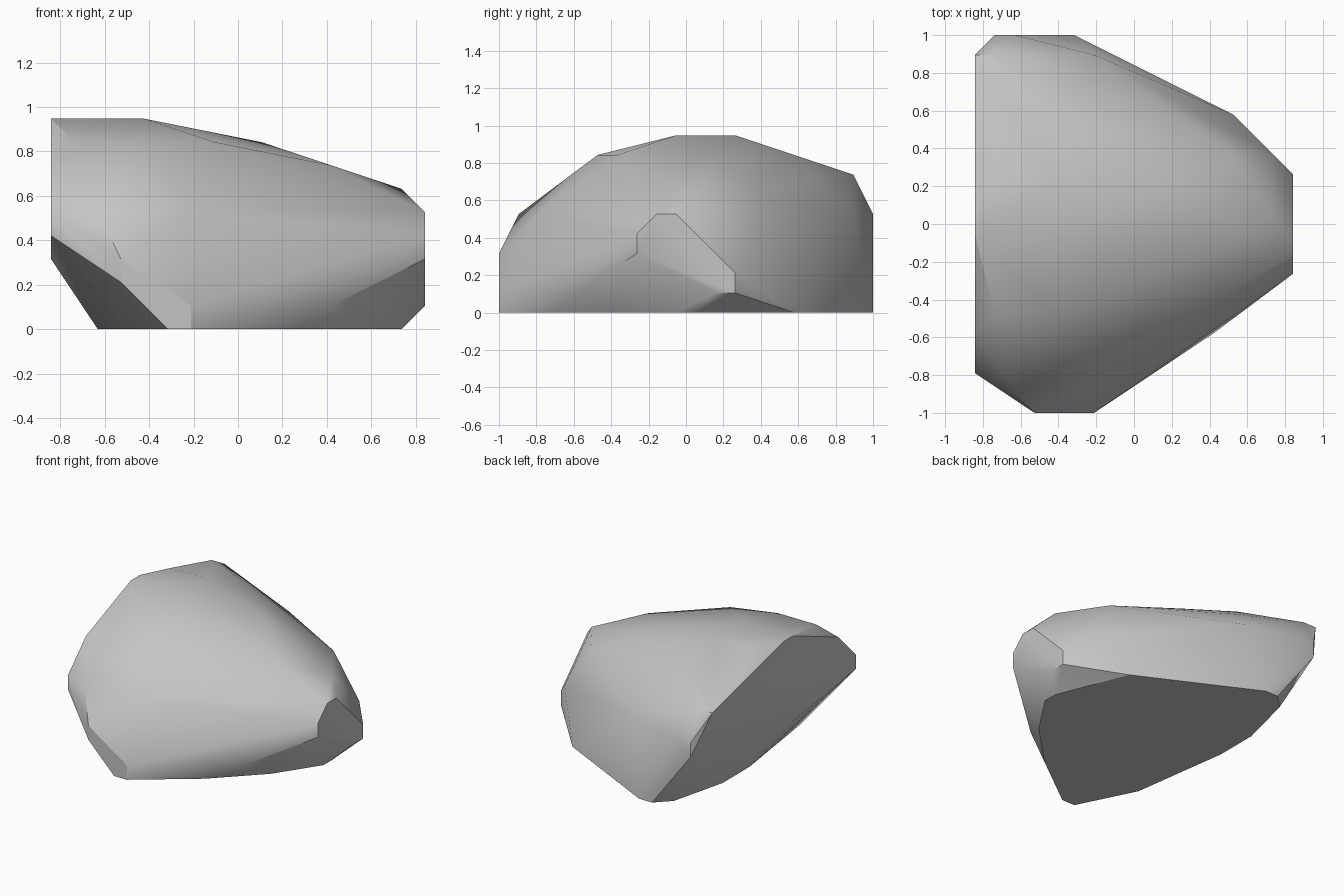
import bpy
import bmesh
import math

# Remove the default object
default_object = bpy.data.objects.get("Cube")
if default_object:
    bpy.data.objects.remove(default_object, do_unlink=True)

# The boulder is chiselled on a regular lattice: cells across width, depth and height
CELLS_WIDE, CELLS_DEEP = 16, 19
CELL = 2 / CELLS_DEEP


def lattice_point(column, row, level):
    """Turn lattice steps into a position centred on the ground."""
    x = (column - CELLS_WIDE / 2) * CELL
    y = (row - CELLS_DEEP / 2) * CELL
    return (x, y, level * CELL)


# Corner outlines of the stone, one per height level
base_outline = [(3, 4), (2, 11), (2, 14), (3, 18), (4, 19), (5, 19), (13, 15),
                (15, 10), (15, 9), (13, 6), (10, 3), (6, 0), (5, 0)]
foot_corners = [(6, 0), (12, 4), (16, 12), (16, 11)]
lower_corners = [(3, 0), (16, 12)]
belly_corners = [(3, 0), (0, 9), (16, 7), (15, 13)]
middle_corners = [(0, 2), (16, 7), (1, 19)]
waist_corners = [(0, 2), (2, 1), (6, 2), (16, 8), (16, 9), (6, 18), (1, 19), (2, 19)]
shoulder_corners = [(15, 10), (13, 13)]
upper_corners = [(0, 18), (1, 18), (5, 16), (0, 4), (12, 8)]
brow_corners = [(1, 5), (4, 5), (7, 6), (9, 11), (7, 13), (4, 15)]
crown_corners = [(0, 9), (0, 10), (1, 12), (4, 9), (4, 12)]

levels = [base_outline, foot_corners, lower_corners, belly_corners, middle_corners,
          waist_corners, shoulder_corners, upper_corners, brow_corners, crown_corners]


def make_material(name, colour):
    """Create a plain matte material with one flat colour."""
    material = bpy.data.materials.new(name)
    material.use_nodes = True
    material.diffuse_color = colour
    shader = material.node_tree.nodes["Principled BSDF"]
    shader.inputs["Base Color"].default_value = colour
    shader.inputs["Roughness"].default_value = 0.9
    return material


def make_boulder(name, outlines, material):
    """Wrap a convex stone around the stacked corner outlines."""
    bm = bmesh.new()
    for level, outline in enumerate(outlines):
        for column, row in outline:
            bm.verts.new(lattice_point(column, row, level))

    hull = bmesh.ops.convex_hull(bm, input=bm.verts, use_existing_faces=False)
    leftovers = [item for item in hull["geom_interior"] + hull["geom_unused"]
                 if isinstance(item, bmesh.types.BMVert)]
    bmesh.ops.delete(bm, geom=list(set(leftovers)), context="VERTS")

    # Merge flat neighbouring triangles into clean chiselled facets
    bmesh.ops.dissolve_limit(bm, angle_limit=math.radians(1),
                             verts=bm.verts, edges=bm.edges)
    bmesh.ops.recalc_face_normals(bm, faces=bm.faces)

    mesh = bpy.data.meshes.new(name)
    bm.to_mesh(mesh)
    bm.free()
    mesh.materials.append(material)
    boulder = bpy.data.objects.new(name, mesh)
    bpy.context.collection.objects.link(boulder)
    return boulder


# Single grey stone
stone_grey = make_material("stone grey", (0.56, 0.56, 0.56, 1))
boulder = make_boulder("boulder", levels, stone_grey)

# Soft shading across shallow facets, crisp edges at the steep breaks
bpy.ops.object.select_all(action="DESELECT")
boulder.select_set(True)
bpy.context.view_layer.objects.active = boulder
bpy.ops.object.shade_smooth_by_angle(angle=math.radians(30))
